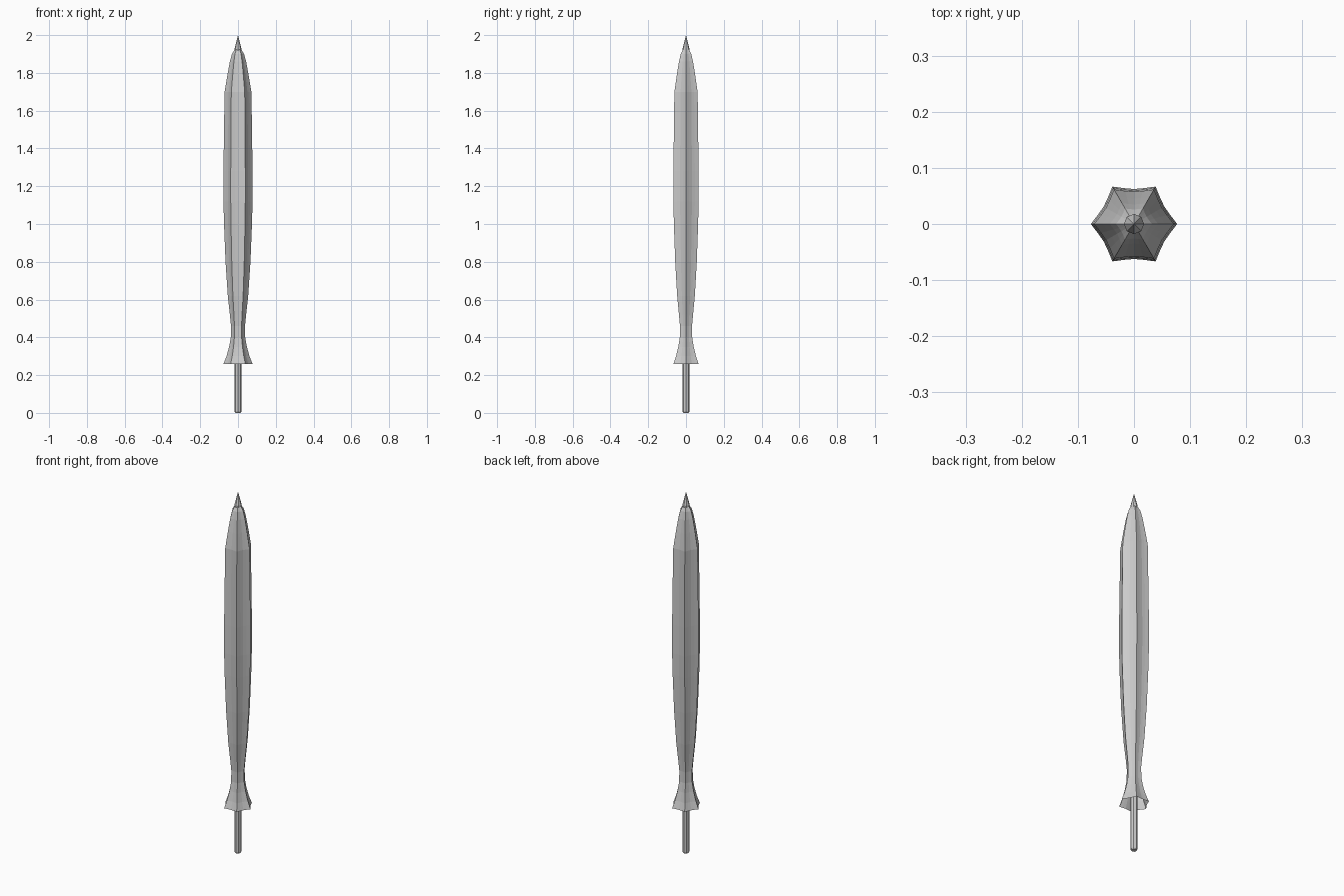
import bpy, bmesh
from math import sin, cos, pi

if "Cube" in bpy.data.objects:
    bpy.data.objects.remove(bpy.data.objects["Cube"])


def loft(name, profile, sides, fold=0.0, sub=1, cap_bottom=False, cap_top=False):
    """Stack rings of (z, radius); fold pulls the panels in between the ridges."""
    bm = bmesh.new()
    n = sides * sub
    rings = []
    for z, r in profile:
        ring = []
        for i in range(n):
            a = 2 * pi * i / n
            t = (i % sub) / sub
            rr = r * (1 - fold * (1 - (2 * t - 1) ** 2))
            ring.append(bm.verts.new((rr * cos(a), rr * sin(a), z)))
        rings.append(ring)
    for lo, hi in zip(rings, rings[1:]):
        for i in range(n):
            j = (i + 1) % n
            bm.faces.new((lo[i], lo[j], hi[j], hi[i]))
    if cap_bottom:
        bm.faces.new(rings[0][::-1])
    if cap_top:
        bm.faces.new(rings[-1])
    bmesh.ops.remove_doubles(bm, verts=bm.verts, dist=1e-5)
    mesh = bpy.data.meshes.new(name)
    bm.to_mesh(mesh)
    bm.free()
    obj = bpy.data.objects.new(name, mesh)
    bpy.context.collection.objects.link(obj)
    return obj


# Folded canopy: six ridges with sunken panels, open at the flared hem
canopy = [(0.26, 0.077), (0.30, 0.061), (0.35, 0.047), (0.40, 0.038),
          (0.46, 0.037), (0.52, 0.043), (0.62, 0.054), (0.80, 0.066),
          (1.00, 0.074), (1.12, 0.077), (1.28, 0.077), (1.50, 0.074),
          (1.70, 0.071), (1.79, 0.056), (1.86, 0.043), (1.90, 0.032),
          (1.92, 0.020), (1.93, 0.012)]
loft("folded_canopy", canopy, sides=6, fold=0.19, sub=4)

# Central pole with a chamfered foot
loft("pole", [(0.0, 0.014), (0.007, 0.018), (1.92, 0.018)], sides=8,
     cap_bottom=True, cap_top=True)

# Pointed ferrule on top
loft("ferrule_tip", [(1.915, 0.018), (1.93, 0.018), (2.0, 0.0)], sides=8,
     cap_bottom=True)
